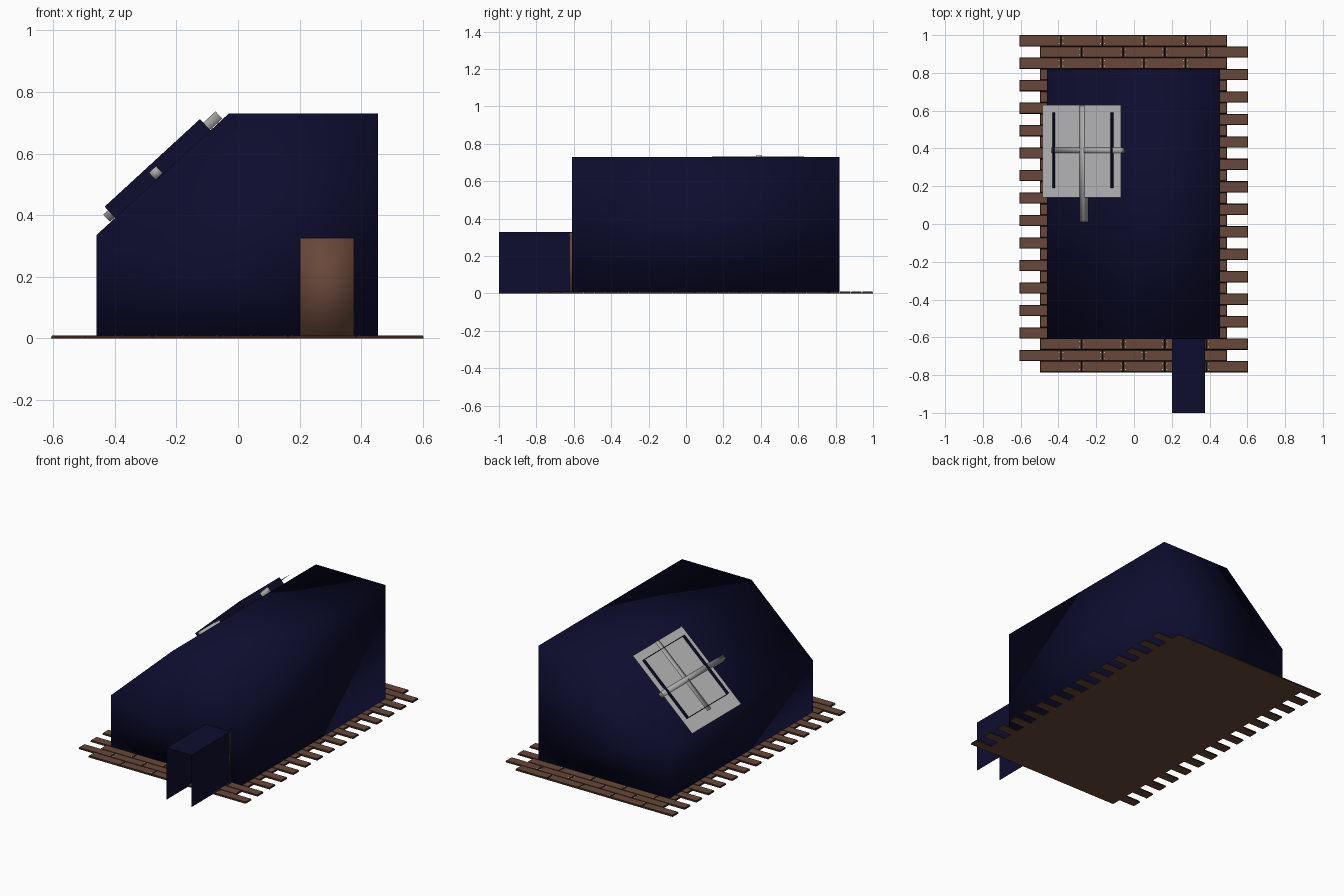
import bpy, bmesh, math
from mathutils import Matrix, Vector

if "Cube" in bpy.data.objects:
    bpy.data.objects.remove(bpy.data.objects["Cube"], do_unlink=True)


def material(name, rgb):
    m = bpy.data.materials.new(name)
    m.use_nodes = True
    m.diffuse_color = (*rgb, 1)
    bsdf = next(n for n in m.node_tree.nodes if n.type == 'BSDF_PRINCIPLED')
    bsdf.inputs["Base Color"].default_value = (*rgb, 1)
    return m


NAVY = material("navy", (0.004, 0.004, 0.028))
BROWN = material("brown", (0.14, 0.064, 0.042))
DARK = material("dark brown", (0.03, 0.015, 0.01))
PALE = material("pale grey", (0.55, 0.55, 0.55))
STEEL = material("steel grey", (0.40, 0.40, 0.40))


def finish(name, bm, *mats, smooth=False):
    mesh = bpy.data.meshes.new(name)
    bm.to_mesh(mesh)
    bm.free()
    for m in mats:
        mesh.materials.append(m)
    for p in mesh.polygons:
        p.use_smooth = smooth
    obj = bpy.data.objects.new(name, mesh)
    bpy.context.collection.objects.link(obj)
    return obj


def box(bm, lo, hi):
    lo, hi = Vector(lo), Vector(hi)
    mat = Matrix.Translation((lo + hi) / 2) @ Matrix.Diagonal((*(hi - lo), 1))
    return bmesh.ops.create_cube(bm, size=1, matrix=mat)["verts"]


def quad(bm, *points):
    return bm.faces.new([bm.verts.new(p) for p in points])


# House: extruded profile with one sloping roof side
EAVE, RIDGE = Vector((-0.46, 0, 0.335)), Vector((-0.03, 0, 0.73))
bm = bmesh.new()
profile = [(-0.46, 0.006), (0.455, 0.006), (0.455, 0.73), (RIDGE.x, RIDGE.z), (EAVE.x, EAVE.z)]
front = bm.faces.new([bm.verts.new((x, -0.61, z)) for x, z in profile])
back = bmesh.ops.extrude_face_region(bm, geom=[front])["geom"]
bmesh.ops.translate(bm, verts=[g for g in back if isinstance(g, bmesh.types.BMVert)],
                    vec=(0, 1.43, 0))
if not front.is_valid or len(bm.faces) < 7:
    bm.faces.new([v for v in bm.verts if v.co.y < -0.6])
bmesh.ops.recalc_face_normals(bm, faces=bm.faces)
finish("house", bm, NAVY, smooth=True)

# Porch: two thin walls and a flat roof, open at the front
bm = bmesh.new()
L, R, H = 0.2, 0.375, 0.328
section = [(L, 0), (L, H), (R, H), (R, 0)]
rows = [[bm.verts.new((x, y, z)) for x, z in section] for y in (-1, -0.61)]
for i in range(3):
    bm.faces.new((rows[0][i], rows[1][i], rows[1][i + 1], rows[0][i + 1]))
finish("porch", bm, NAVY)

# Door at the end of the porch
bm = bmesh.new()
box(bm, (L + 0.001, -0.622, 0.008), (R + 0.001, -0.605, H - 0.002))
finish("door", bm, BROWN, smooth=True)

# Plank floor: staggered rows with dark chamfered edges, and nails at the joints
PITCH, LENGTH, THICK, EDGE = 0.0595, 0.22, 0.01, 0.003
planks, nails = bmesh.new(), bmesh.new()
for row in range(30):
    y = 1.0 - row * PITCH
    start = -0.607 if row % 2 == 0 else -0.497
    for k in range(5):
        x = start + k * LENGTH
        verts = box(planks, (x, y - PITCH, 0), (x + LENGTH, y, THICK))
        mid = Vector((x + LENGTH / 2, y - PITCH / 2, 0))
        for v in verts:
            if v.co.z > THICK / 2:
                v.co.x -= math.copysign(EDGE, v.co.x - mid.x)
                v.co.y -= math.copysign(EDGE, v.co.y - mid.y)
        for side in ((-1, 1) if 0 < k < 4 else (1,) if k == 0 else (-1,)):
            for dy in (-0.015, 0.015):
                spot = mid + Vector((side * (LENGTH / 2 - 0.011), dy, THICK))
                bmesh.ops.create_cone(nails, cap_ends=True, segments=6, radius1=0.003,
                                      radius2=0.003, depth=0.002,
                                      matrix=Matrix.Translation(spot))
planks.normal_update()
for f in planks.faces:
    f.material_index = 0 if abs(f.normal.z) > 0.99 else 1
finish("plank_floor", planks, BROWN, DARK)
finish("floor_nails", nails, PALE)

# Roof window, laid out in slope coordinates: u up the slope, y across, n outwards
ALONG = (RIDGE - EAVE).normalized()
OUT = Vector((-ALONG.z, 0, ALONG.x))
SLOPE = Matrix.Identity(4)
for axis, vec in enumerate((ALONG, Vector((0, 1, 0)), OUT)):
    SLOPE.col[axis] = (*vec, 0)
SLOPE.col[3] = (*EAVE, 1)

# Pane: one thin sheet
bm = bmesh.new()
quad(bm, (-0.006, 0.14, 0.029), (0.557, 0.14, 0.029), (0.557, 0.63, 0.029), (-0.006, 0.63, 0.029))
finish("window_pane", bm, PALE).matrix_world = SLOPE

# Frame: four thin walls standing through the pane
bm = bmesh.new()
u0, u1, y0, y1, top = 0.083, 0.503, 0.19, 0.59, 0.05
corners = [(u0, y0), (u1, y0), (u1, y1), (u0, y1)]
for i, a in enumerate(corners):
    b = corners[(i + 1) % 4]
    quad(bm, (*a, 0), (*b, 0), (*b, top), (*a, top))
finish("window_frame", bm, NAVY).matrix_world = SLOPE

# Crossed bars, partly sunk in the pane
C, W = 0.018, 0.016
for name, lo, hi in (("cross_bar", (0.279 - W, 0.01, C - W), (0.279 + W, 0.625, C + W)),
                     ("slope_bar", (0.062, 0.375, C - W), (0.557, 0.405, C + W))):
    bm = bmesh.new()
    box(bm, lo, hi)
    finish(name, bm, STEEL, smooth=True).matrix_world = SLOPE
